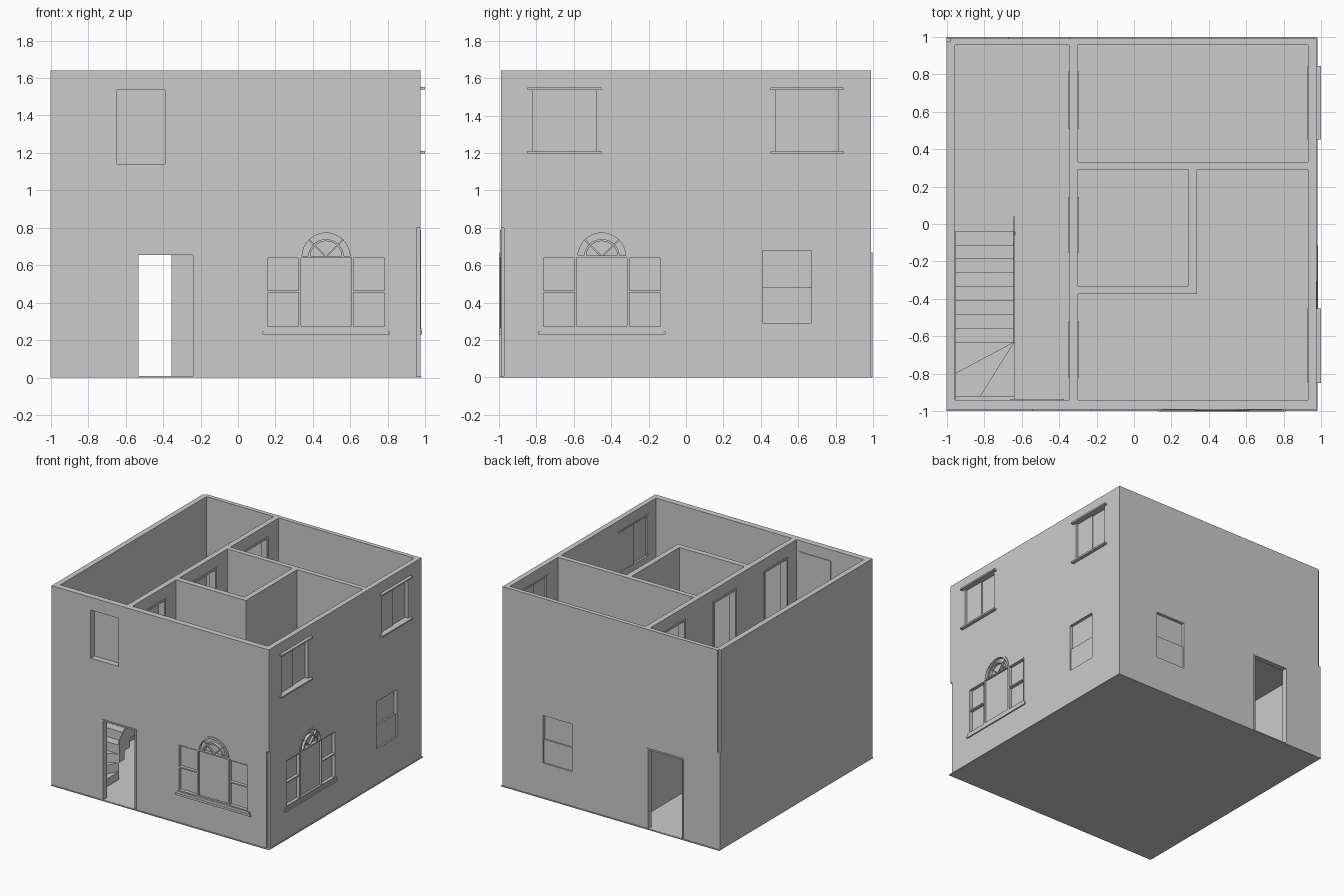
import bpy, bmesh, math
from mathutils import Vector

if "Cube" in bpy.data.objects:
    bpy.data.objects.remove(bpy.data.objects["Cube"])

grey = bpy.data.materials.new("plain_grey")
grey.use_nodes = True
grey.diffuse_color = (0.6, 0.6, 0.6, 1)
grey.node_tree.nodes["Principled BSDF"].inputs["Base Color"].default_value = (0.6, 0.6, 0.6, 1)

# Overall sizes
LEFT, RIGHT, FRONT, BACK, TOP = -1.0, 0.973, -0.99, 0.99, 1.64
IN_L, IN_R, IN_F, IN_B = -0.955, 0.93, -0.94, 0.955
CEILING, FLOOR = 0.80, 0.87

# Map (along wall, height, outward distance) to the world for each face
FACES = {
    "front": lambda u, z, d: (u, FRONT - d, z),
    "back": lambda u, z, d: (u, BACK + d, z),
    "right": lambda u, z, d: (RIGHT + d, u, z),
    "plan": lambda u, z, d: (u, z, d),
    "side": lambda u, z, d: (d, u, z),
}


def prism(name, face, profile, d0, d1):
    """Extrude a flat profile between two distances from a face."""
    bm = bmesh.new()
    place = FACES[face]
    a = bm.faces.new([bm.verts.new(place(u, z, d0)) for u, z in profile])
    shift = Vector(place(0, 0, d1)) - Vector(place(0, 0, d0))
    new = bmesh.ops.extrude_face_region(bm, geom=[a], use_keep_orig=True)
    bmesh.ops.translate(bm, vec=shift, verts=[v for v in new["geom"] if isinstance(v, bmesh.types.BMVert)])
    bmesh.ops.recalc_face_normals(bm, faces=bm.faces)
    mesh = bpy.data.meshes.new(name)
    bm.to_mesh(mesh)
    bm.free()
    mesh.materials.append(grey)
    obj = bpy.data.objects.new(name, mesh)
    bpy.context.scene.collection.objects.link(obj)
    return obj


def rect(u0, u1, z0, z1):
    return [(u0, z0), (u1, z0), (u1, z1), (u0, z1)]


def slab(name, face, u0, u1, z0, z1, d0, d1):
    return prism(name, face, rect(u0, u1, z0, z1), d0, d1)


def box(name, x0, x1, y0, y1, z0, z1):
    return slab(name, "plan", x0, x1, y0, y1, z0, z1)


def arc(cu, cz, r, n=16):
    return [(cu + r * math.cos(math.pi * i / n), cz + r * math.sin(math.pi * i / n)) for i in range(n + 1)]


def carve(target, cutter):
    mod = target.modifiers.new("cut", "BOOLEAN")
    mod.operation, mod.solver, mod.object = "DIFFERENCE", "EXACT", cutter
    bpy.context.view_layer.objects.active = target
    bpy.ops.object.modifier_apply(modifier=mod.name)
    bpy.data.objects.remove(cutter)


house = box("house_walls", LEFT, RIGHT, FRONT, BACK, 0, TOP)


def opening(face, u0, u1, z0, z1):
    carve(house, slab("cutter", face, u0, u1, z0, z1, -0.08, 0.05))


# Rooms of both storeys
P0, P1 = -0.345, -0.30
OVER = TOP + 0.1
for room in [
    (IN_L, -0.20, IN_F, IN_B, 0.008, CEILING),
    (-0.155, IN_R, IN_F, IN_B, 0.008, CEILING),
    (IN_L, P0, IN_F, IN_B, FLOOR, OVER),
    (P1, 0.29, -0.33, 0.29, FLOOR, OVER),
    (P1, IN_R, 0.33, IN_B, FLOOR, OVER),
    (IN_L + 0.001, -0.64, IN_F + 0.001, -0.04, CEILING - 0.05, FLOOR + 0.05),
    # corner notches
    (RIGHT - 0.02, RIGHT + 0.1, FRONT - 0.1, FRONT + 0.017, -0.1, CEILING),
    (LEFT - 0.1, LEFT + 0.02, BACK - 0.017, BACK + 0.1, CEILING, OVER),
]:
    carve(house, box("cutter", *room))
l_room = [(P1, IN_F), (IN_R, IN_F), (IN_R, 0.29), (0.335, 0.29), (0.335, -0.375), (P1, -0.375)]
carve(house, prism("cutter", "plan", l_room, FLOOR, OVER))

# Base slab
box("base_slab", LEFT, 0.98, -0.997, 0.997, 0, 0.007)


def frame(name, face, u0, u1, z0, z1, d0, d1, w, sill=True):
    """Thin frame lying inside the given rectangle."""
    slab(name + "_jamb_a", face, u0, u0 + w, z0, z1, d0, d1)
    slab(name + "_jamb_b", face, u1 - w, u1, z0, z1, d0, d1)
    slab(name + "_head", face, u0 + w, u1 - w, z1 - w, z1, d0, d1)
    if sill:
        slab(name + "_foot", face, u0 + w, u1 - w, z0, z0 + w, d0, d1)


# Outside doorways
for face, u0, u1 in (("front", -0.53, -0.24), ("back", -0.66, -0.355)):
    opening(face, u0, u1, 0.008, 0.655)
    frame(face + "_door_trim", face, u0 - 0.012, u1 + 0.012, 0.008, 0.667, 0, 0.007, 0.012, False)

# Upper doorways in the hall partition
for i, (y0, y1) in enumerate(((-0.82, -0.52), (-0.15, 0.14), (0.51, 0.81))):
    carve(house, box("cutter", P0 - 0.03, P1 + 0.03, y0, y1, FLOOR, 1.54))
    frame("hall_door_%d" % i, "side", y0 - 0.003, y1 + 0.003, FLOOR, 1.543, P0 - 0.006, P1 + 0.006, 0.015, False)

# Upper front window, deeply recessed
opening("front", -0.645, -0.39, 1.14, 1.535)
slab("upper_front_pane", "front", -0.66, -0.375, 1.125, 1.55, -0.056, -0.048)

# Upper side windows with a ledge above and below
for i, (u0, u1) in enumerate(((-0.82, -0.48), (0.48, 0.815))):
    name = "upper_side_window_%d" % i
    mid = (u0 + u1) / 2
    opening("right", u0, u1, 1.21, 1.54)
    slab(name + "_fixed_pane", "right", u0, mid, 1.21, 1.54, -0.03, -0.02)
    slab(name + "_sliding_pane", "right", mid, u1, 1.21, 1.54, -0.04, -0.028)
    for part, z in (("sill", 1.198), ("lintel", 1.538)):
        slab(name + "_" + part, "right", u0 - 0.028, u1 + 0.028, z, z + 0.013, -0.047, 0.026)

# Sash windows with the lower sash set forward
for face, u0, u1 in (("right", 0.41, 0.67), ("back", 0.34, 0.605)):
    name = face + "_sash_window"
    opening(face, u0, u1, 0.29, 0.68)
    slab(name + "_upper_pane", face, u0, u1, 0.475, 0.68, -0.035, -0.025)
    slab(name + "_lower_pane", face, u0, u1, 0.29, 0.48, -0.025, -0.012)


def arched_window(face, c):
    """Three part window with a fanlight over the middle."""
    name = face + "_arched_window"
    base, spring, r = 0.265, 0.645, 0.142
    opening(face, c - 0.32, c + 0.32, base, spring)
    carve(house, prism("cutter", face, arc(c, spring - 0.001, r), -0.08, 0.05))
    slab(name + "_middle_pane", face, c - 0.14, c + 0.14, base, spring, -0.022, -0.012)
    prism(name + "_fan_pane", face, arc(c, spring, r), -0.03, -0.02)
    frame(name + "_middle_frame", face, c - 0.145, c + 0.145, base, spring + 0.006, -0.04, 0.004, 0.01)
    for s, tag in ((-1, "a"), (1, "b")):
        lo, hi = sorted((c + s * 0.14, c + s * 0.32))
        slab(name + "_side_pane_" + tag, face, lo, hi, base, spring, -0.035, -0.025)
        slab(name + "_side_rail_" + tag, face, lo, hi, 0.455, 0.465, -0.03, 0.0)
        frame(name + "_side_frame_" + tag, face, lo, hi, base, spring, -0.04, 0.002, 0.007)
        # fanlight spokes
        a, w = math.pi / 2 - s * math.pi / 4, 0.004
        du, dz = math.cos(a), math.sin(a)
        spoke = [(c + du * k - dz * m, spring + dz * k + du * m)
                 for k, m in ((0.01, -w), (r - 0.01, -w), (r - 0.01, w), (0.01, w))]
        prism(name + "_spoke_" + tag, face, spoke, -0.025, -0.005)
    for tag, outer, inner in (("outer", r + 0.002, r - 0.014), ("inner", 0.095, 0.084)):
        prism(name + "_%s_arch" % tag, face, arc(c, spring, outer) + arc(c, spring, inner)[::-1], -0.03, 0.005)
    slab(name + "_sill", face, c - 0.33, c + 0.33, 0.245, 0.265, -0.04, 0.007)
    slab(name + "_sill_apron", face, c - 0.34, c + 0.34, 0.23, 0.247, -0.01, 0.01)


arched_window("front", 0.47)
arched_window("right", -0.45)

# Staircase: three winders, then a straight flight
RISE, GO = FLOOR / 12, 0.074
X0, X1, Y0, YT = IN_L, -0.64, -0.92, -0.632
pivot = (X1, YT)
winders = [
    [pivot, (X1, Y0), (-0.82, Y0)],
    [pivot, (-0.82, Y0), (X0, Y0), (X0, -0.80)],
    [pivot, (X0, -0.80), (X0, YT)],
]
for i, outline in enumerate(winders):
    prism("winder_step_%d" % (i + 1), "plan", outline, 0.005, RISE * (i + 1))
for i in range(8):
    y = YT + GO * i
    box("straight_step_%d" % (i + 1), X0, X1, y, y + GO, RISE * (i + 2), RISE * (i + 4))
end = YT + GO * 8
stringer = [(YT, RISE * 2), (end, RISE * 10), (0.04, CEILING), (0.04, FLOOR + 0.02), (end, FLOOR + 0.02), (YT, RISE * 4.5)]
prism("stair_stringer", "side", stringer, X1 - 0.003, X1 + 0.005)
